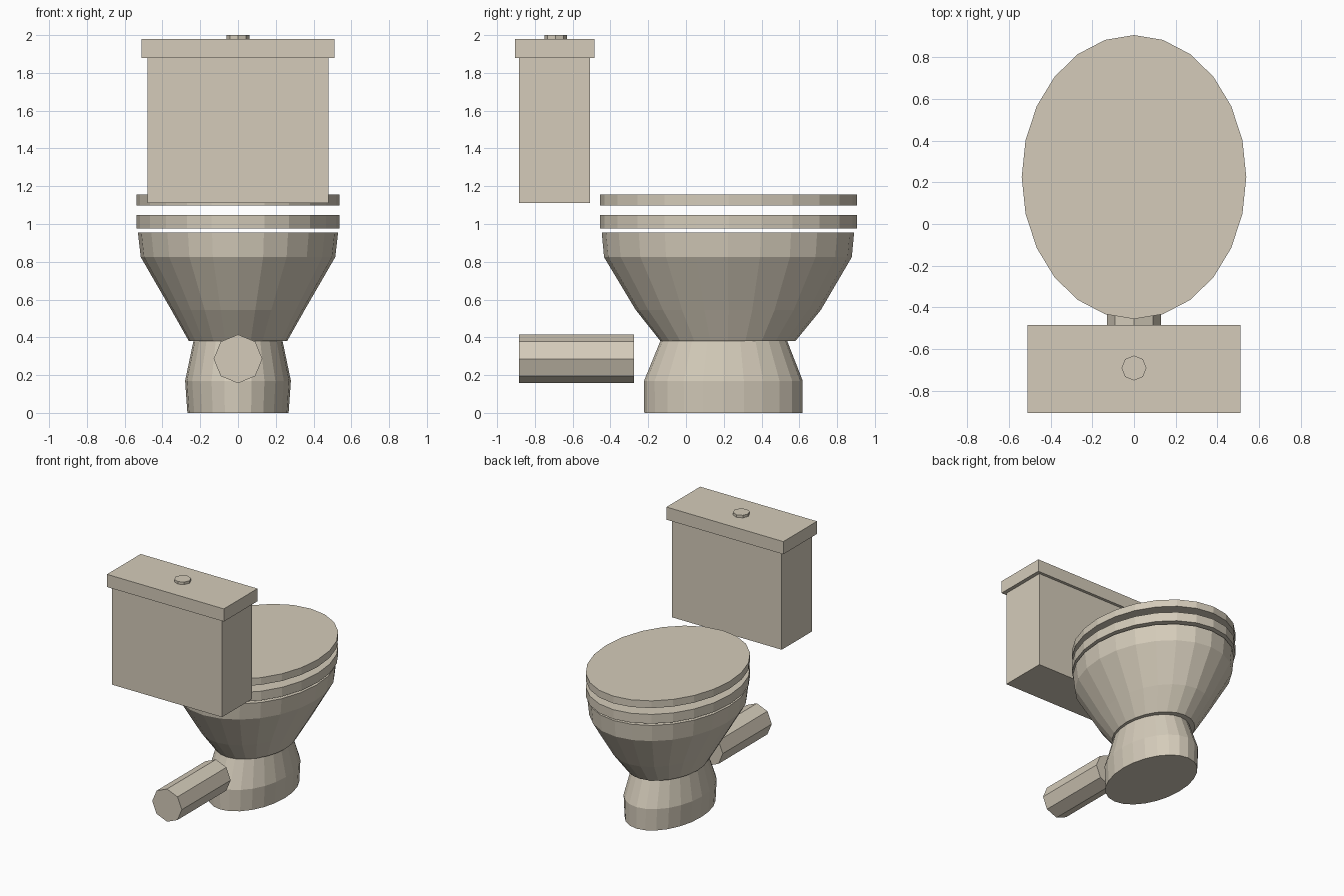
import bpy, bmesh, math
from mathutils import Vector

if "Cube" in bpy.data.objects:
    bpy.data.objects.remove(bpy.data.objects["Cube"])

ceramic = bpy.data.materials.new("warm ivory ceramic")
ceramic.diffuse_color = (0.66, 0.60, 0.49, 1)
ceramic.use_nodes = True
ceramic.node_tree.nodes["Principled BSDF"].inputs["Base Color"].default_value = ceramic.diffuse_color


def finish(name, bm):
    bmesh.ops.recalc_face_normals(bm, faces=bm.faces)
    mesh = bpy.data.meshes.new(name)
    bm.to_mesh(mesh)
    bm.free()
    mesh.materials.append(ceramic)
    obj = bpy.data.objects.new(name, mesh)
    bpy.context.collection.objects.link(obj)
    return obj


def loft(name, rings, sides=24, closed=False):
    """Bridge elliptical rings given as (z, radius x, radius y, centre y)."""
    bm = bmesh.new()
    loops = []
    for z, rx, ry, cy in rings:
        angles = [2 * math.pi * i / sides for i in range(sides)]
        loops.append([bm.verts.new((rx * math.sin(a), cy + ry * math.cos(a), z)) for a in angles])
    pairs = list(zip(loops, loops[1:]))
    if closed:
        pairs.append((loops[-1], loops[0]))
    else:
        bm.faces.new(loops[0])
        bm.faces.new(loops[-1])
    for a, b in pairs:
        for i in range(sides):
            j = (i + 1) % sides
            bm.faces.new((a[i], a[j], b[j], b[i]))
    return finish(name, bm)


def box(name, lo, hi):
    lo, hi = Vector(lo), Vector(hi)
    bm = bmesh.new()
    bmesh.ops.create_cube(bm, size=1)
    for v in bm.verts:
        v.co = (lo + hi) / 2 + v.co * (hi - lo)
    return finish(name, bm)


# Pedestal foot
loft("pedestal", [(0, 0.268, 0.419, 0.198), (0.17, 0.28, 0.42, 0.198), (0.38, 0.236, 0.336, 0.2)])

# Bowl: outer wall, rim, then the hollow inside
loft("bowl", [
    (0.38, 0.26, 0.357, 0.222), (0.545, 0.353, 0.49, 0.224),
    (0.825, 0.515, 0.656, 0.222), (0.955, 0.53, 0.668, 0.222),
    (0.955, 0.41, 0.54, 0.222), (0.82, 0.39, 0.52, 0.222), (0.52, 0.2, 0.27, 0.222)])

# Seat ring and closed lid
loft("seat", [(0.975, 0.538, 0.68, 0.225), (1.048, 0.538, 0.68, 0.225),
              (1.048, 0.39, 0.52, 0.225), (0.975, 0.39, 0.52, 0.225)], closed=True)
loft("seat_lid", [(1.098, 0.538, 0.68, 0.225), (1.155, 0.538, 0.68, 0.225)])

# Cistern, its cover and flush button
box("tank", (-0.48, -0.885, 1.11), (0.48, -0.508, 1.88))
box("tank_cover", (-0.51, -0.905, 1.88), (0.51, -0.485, 1.98))
loft("flush_button", [(1.98, 0.06, 0.06, -0.69), (2.0, 0.06, 0.06, -0.69)], sides=8)

# Waste pipe: an octagonal prism laid along y
pipe = loft("waste_pipe", [(0.275, 0.129, 0.129, 0), (0.885, 0.129, 0.129, 0)], sides=8)
for v in pipe.data.vertices:
    x, y, z = v.co
    v.co = (x, -z, 0.286 + y)
pipe.data.update()
